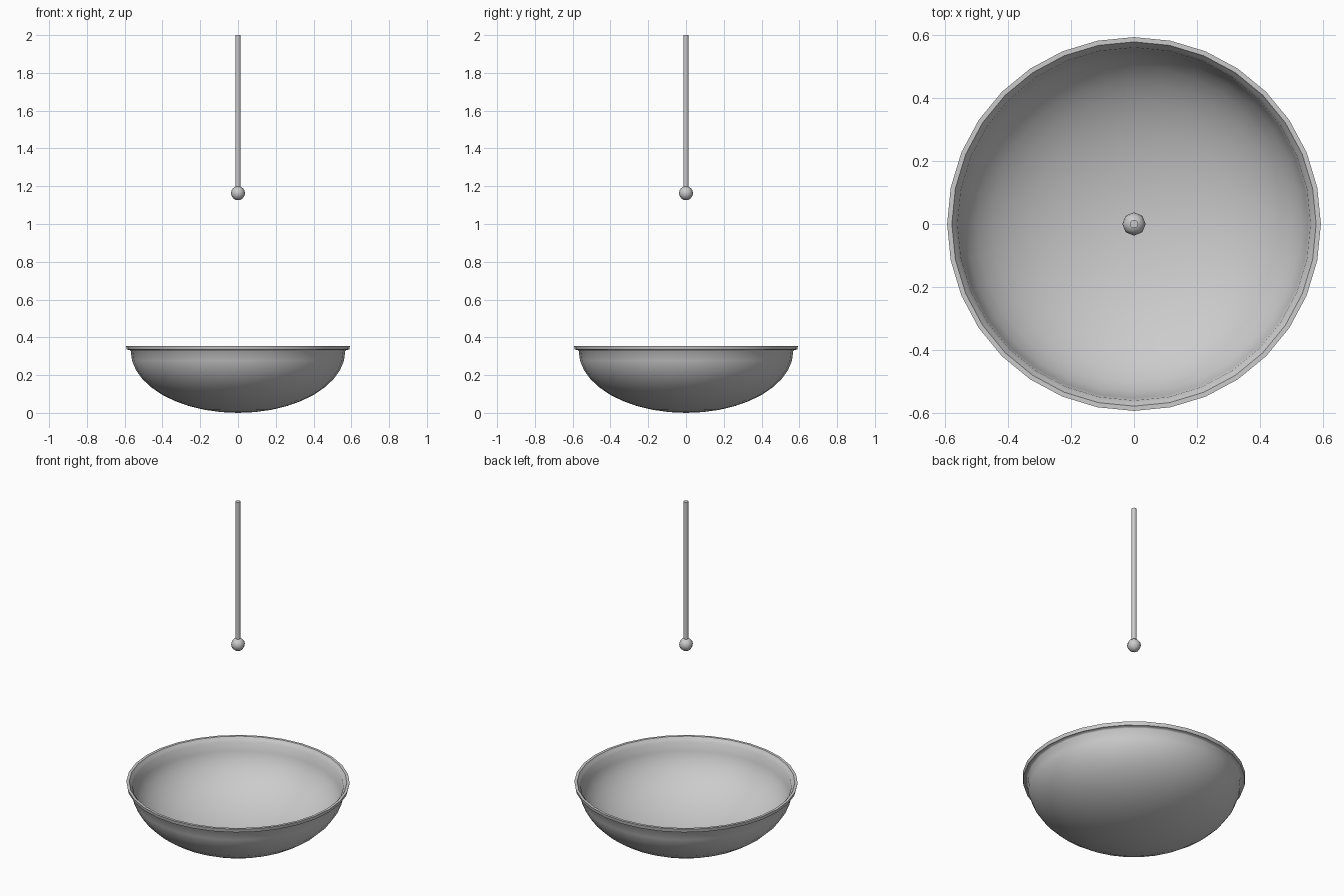
import bpy, bmesh, math

if "Cube" in bpy.data.objects:
    bpy.data.objects.remove(bpy.data.objects["Cube"])


def lathe(name, profile, sides, closed=False, angle=40):
    """Spin an (r, z) profile about the z axis."""
    bm = bmesh.new()
    rings = []
    for r, z in profile:
        if r < 1e-5:
            rings.append([bm.verts.new((0, 0, z))])
        else:
            rings.append([bm.verts.new((r * math.cos(2 * math.pi * i / sides),
                                        r * math.sin(2 * math.pi * i / sides), z))
                          for i in range(sides)])
    pairs = list(zip(rings, rings[1:]))
    if closed:
        pairs.append((rings[-1], rings[0]))
    for a, b in pairs:
        for i in range(sides):
            j = (i + 1) % sides
            quad = [a[i % len(a)], a[j % len(a)], b[j % len(b)], b[i % len(b)]]
            face = list(dict.fromkeys(quad))
            if len(face) > 2:
                bm.faces.new(face)
    bmesh.ops.recalc_face_normals(bm, faces=bm.faces[:])
    me = bpy.data.meshes.new(name)
    bm.to_mesh(me)
    bm.free()
    ob = bpy.data.objects.new(name, me)
    bpy.context.collection.objects.link(ob)
    bpy.ops.object.select_all(action='DESELECT')
    ob.select_set(True)
    bpy.context.view_layer.objects.active = ob
    bpy.ops.object.shade_smooth_by_angle(angle=math.radians(angle))
    return ob


def arc(a, b, z_rim, n=10):
    """Quarter ellipse from the bottom centre out to the rim."""
    return [(a * math.sin(t), z_rim - b * math.cos(t))
            for t in (math.pi / 2 * k / n for k in range(n + 1))]


# Thin bowl shade with a flanged lip
outer = arc(0.568, 0.328, 0.328)
inner = arc(0.56, 0.320, 0.330)
lip = [(0.573, 0.333), (0.589, 0.335), (0.593, 0.355), (0.578, 0.355), (0.570, 0.342)]
lathe("bowl_shade", outer + lip + inner[::-1], 32)

# Hanging rod
lathe("rod", [(0, 1.17), (0.0135, 1.17), (0.0135, 2.0), (0, 2.0)], 8, angle=50)

# Ball at the end of the rod
R, zc = 0.037, 1.163
ball = [(R * math.sin(math.pi * k / 8), zc - R * math.cos(math.pi * k / 8)) for k in range(9)]
lathe("end_ball", ball, 8, angle=60)
